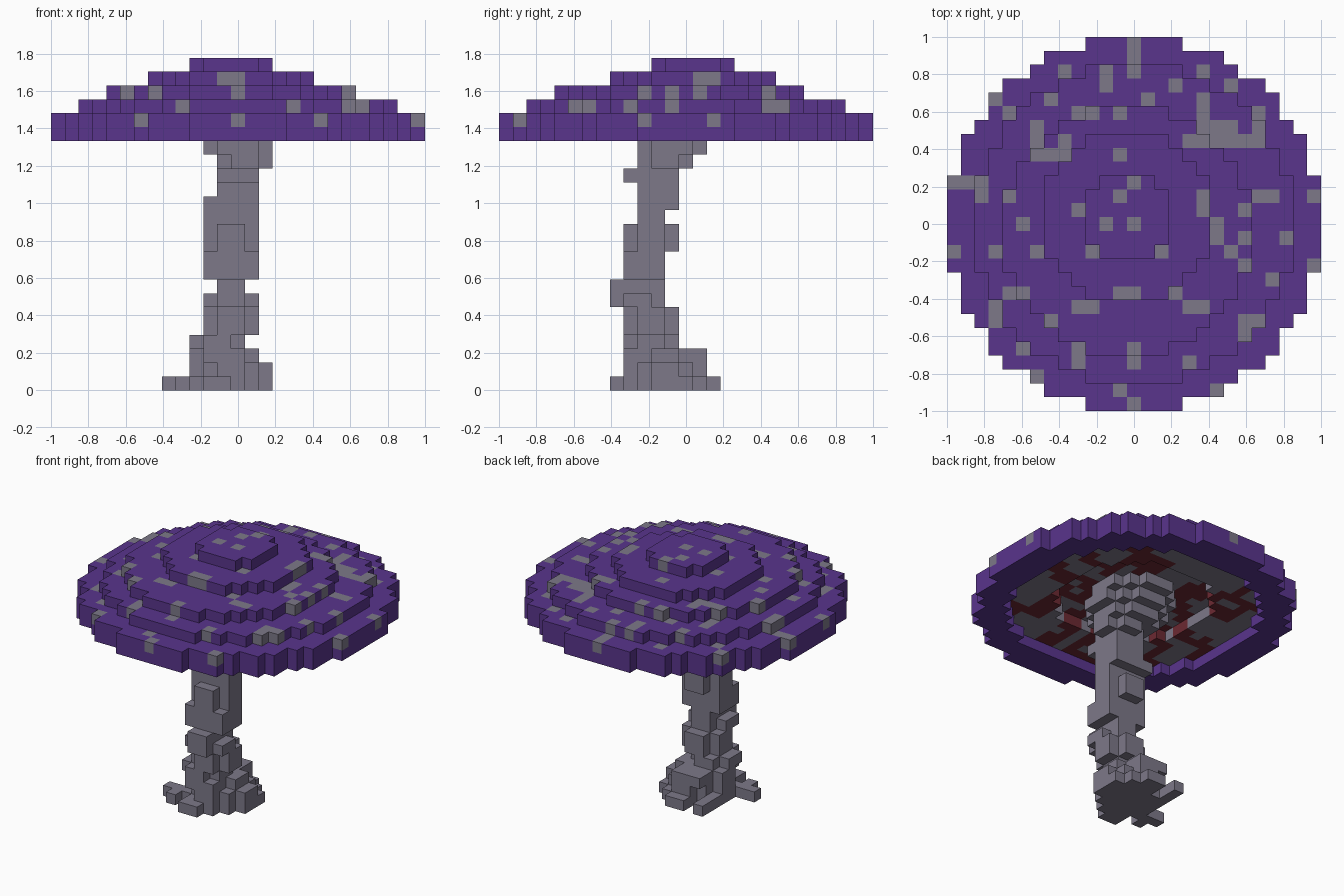
import bpy, bmesh, math, random

if "Cube" in bpy.data.objects:
    bpy.data.objects.remove(bpy.data.objects["Cube"])

random.seed(4)
S = 2 / 27  # edge length of one cube


def material(name, rgb):
    m = bpy.data.materials.new(name)
    m.diffuse_color = (*rgb, 1)
    m.use_nodes = True
    m.node_tree.nodes["Principled BSDF"].inputs["Base Color"].default_value = m.diffuse_color
    return m


MATS = [material("purple", (0.10, 0.035, 0.265)),
        material("pale_grey", (0.205, 0.19, 0.25)),
        material("dark_red", (0.15, 0.022, 0.032))]
PURPLE, GREY, RED = 0, 1, 2


def disc(r2, cx=0, cy=0):
    return {(x, y) for x in range(-14, 15) for y in range(-14, 15)
            if (x - cx) ** 2 + (y - cy) ** 2 <= r2}


cap, gills, stem = {}, {}, {}

# Cap: stepped dome with a hanging rim (layer, radius squared, centre)
tiers = [(18, 182, 0, 0), (19, 182, 0, 0), (20, 132, 0, 0),
         (21, 81, -.5, -.5), (22, 37, -.5, .5), (23, 9, -.5, .5)]
for z, r2, cx, cy in tiers:
    for x, y in disc(r2, cx, cy):
        cap[x, y, z] = PURPLE
hollow = disc(118)
for x, y in hollow:
    del cap[x, y, 18]

# Grey spots: row y -> columns x, painted on the topmost cube
spots = {13: [0], 12: [0], 11: [0, -5, -2, 5], 10: [-2, 3, 7],
         9: [1, -6, -10, 5], 8: [-9, -4, -3, -1, 5, 9], 7: [9, 7, 5, 6, -7],
         6: [4, 5, 6, 7, 8, 9, -7, -5], 5: [-7, -6, -5, -1],
         3: [-13, -12, -11, 0], 2: [-11, -9, -1, 5, 9, 10, 13],
         1: [-4, 5, 8], 0: [-2, 0, -8, 6], -1: [6, 8, 11],
         -2: [-13, -10, -7, -3, 2, 7], -3: [8, 13], -4: [10],
         -5: [-9, -8, -1, 0, 3], -6: [-10, -4, -3, 4, 5],
         -7: [-10, -6, 8, 9], -8: [8], -9: [0, -4, -8],
         -10: [0, -4, 4], -11: [-7], -12: [-1, 6], -13: [0]}
for y, xs in spots.items():
    for x in xs:
        top = max(z for z in range(18, 24) if (x, y, z) in cap)
        cap[x, y, top] = GREY

# Gills: grey underside, one step deeper near the middle, with red veins
veins = set()
for i in range(15):
    a, r = 2 * math.pi * i / 15, 2.0
    last = None
    while r < 11.5:
        p = (round(r * math.cos(a)), round(r * math.sin(a)))
        veins.add(p)
        if last and p[0] != last[0] and p[1] != last[1]:
            veins.add((p[0], last[1]))
        last = p
        r += 0.5
        a += random.uniform(-1, 1) * 0.9 / r
inner = disc(46)
for x, y in hollow:
    z = 20 if (x, y) in inner else 19
    if z == 20:
        del cap[x, y, 19]
    del cap[x, y, z]
    gills[x, y, z] = RED if (x, y) in veins else GREY


# Stem: one rounded slab per layer (x min, x max, y min, y max)
def slab(z, x0, x1, y0, y1, limit=1.02):
    hx, hy = (x1 - x0 + 1) / 2, (y1 - y0 + 1) / 2
    for x in range(x0, x1 + 1):
        for y in range(y0, y1 + 1):
            u, v = (x - (x0 + x1) / 2) / hx, (y - (y0 + y1) / 2) / hy
            if u * u + v * v <= limit:
                stem[x, y, z] = GREY


layers = [(-3, 1, -4, 0), (-3, 2, -4, 1), (-3, 1, -4, 1), (-3, 0, -4, -1),
          (-2, 1, -4, -1), (-2, 1, -4, -1), (-2, 1, -5, -2), (-1, 0, -5, -2),
          (-2, 1, -4, -2), (-2, 1, -4, -2), (-2, 1, -4, -1), (-2, 1, -4, -1),
          (-2, 1, -3, -2), (-2, 1, -3, -1), (-1, 1, -3, -1), (-1, 1, -4, -1),
          (-1, 2, -3, 0), (-2, 2, -3, 1), (-3, 3, -4, 2), (-3, 3, -3, 3)]
for z, b in enumerate(layers):
    slab(z, *b, limit=0.88 if z in (1, 2) else 1.02)

# Roots reaching out on the ground
for x0, x1, y0, y1 in [(-5, -4, -3, -3), (-4, -4, -4, -3), (-2, -1, -5, -5),
                       (-3, -3, 0, 2), (-1, 0, 1, 2), (2, 2, -2, 0), (1, 1, 0, 1)]:
    for x in range(x0, x1 + 1):
        for y in range(y0, y1 + 1):
            stem[x, y, 0] = GREY
for k in [k for k in stem if k in gills or k in cap]:
    del stem[k]

# Only the outside faces of the cubes are built
solid = set(cap) | set(gills) | set(stem)


def build(name, cubes):
    bm, verts = bmesh.new(), {}

    def vert(p):
        if p not in verts:
            verts[p] = bm.verts.new(((p[0] - .5) * S, (p[1] - .5) * S, p[2] * S))
        return verts[p]

    for c, mat in cubes.items():
        for ax in range(3):
            for side in (0, 1):
                n = list(c)
                n[ax] += 2 * side - 1
                if tuple(n) in solid:
                    continue
                quad = []
                for u, v in ((0, 0), (1, 0), (1, 1), (0, 1)):
                    p = list(c)
                    p[ax] += side
                    p[(ax + 1) % 3] += u
                    p[(ax + 2) % 3] += v
                    quad.append(vert(tuple(p)))
                f = bm.faces.new(quad if side else quad[::-1])
                f.material_index = mat
    me = bpy.data.meshes.new(name)
    bm.to_mesh(me)
    bm.free()
    for m in MATS:
        me.materials.append(m)
    bpy.context.collection.objects.link(bpy.data.objects.new(name, me))


build("cap", cap)
build("gills", gills)
build("stem", stem)
